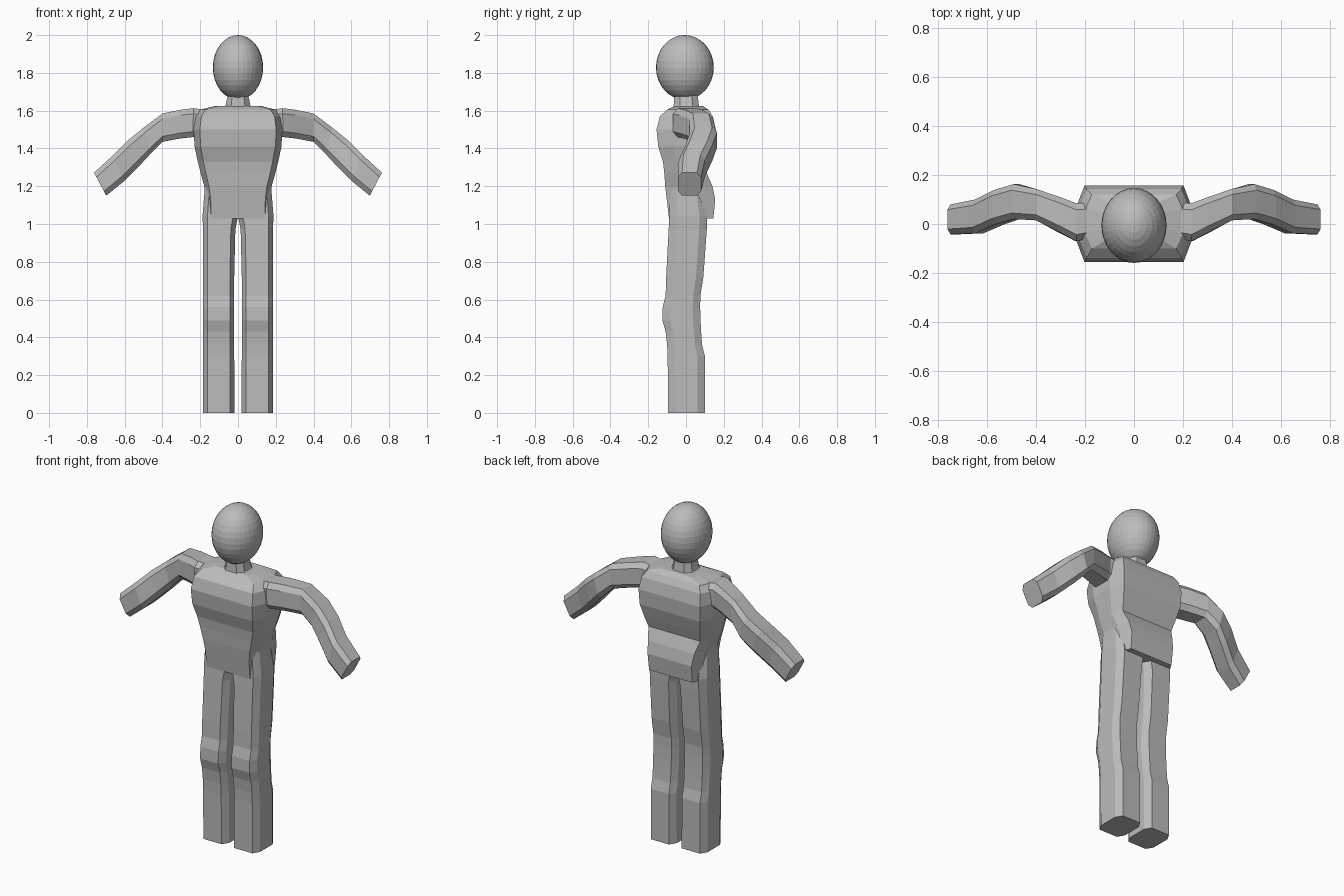
import bpy, bmesh
from mathutils import Vector

grey = bpy.data.materials.new("plain_grey")
grey.diffuse_color = (0.5, 0.5, 0.5, 1)


def ring(center, side, depth, sf, df):
    """Eight-sided section: half vectors side and depth, chamfered by sf and df."""
    c, s, d = Vector(center), Vector(side), Vector(depth)
    return [c + s * a + d * b for a, b in (
        (-sf, -1), (sf, -1), (1, -df), (1, df), (sf, 1), (-sf, 1), (-1, df), (-1, -df))]


def loft(name, rings):
    bm = bmesh.new()
    loops = [[bm.verts.new(p) for p in r] for r in rings]
    for a, b in zip(loops, loops[1:]):
        for i in range(len(a)):
            j = (i + 1) % len(a)
            bm.faces.new((a[i], a[j], b[j], b[i]))
    bm.faces.new(loops[0][::-1])
    bm.faces.new(loops[-1])
    bmesh.ops.recalc_face_normals(bm, faces=bm.faces)
    mesh = bpy.data.meshes.new(name)
    bm.to_mesh(mesh)
    bm.free()
    mesh.materials.append(grey)
    obj = bpy.data.objects.new(name, mesh)
    bpy.context.collection.objects.link(obj)
    return obj


def flat_rings(rows, sf, df):
    """Horizontal sections from rows of z, x min, x max, y front, y back."""
    return [ring(((x0 + x1) / 2, (y0 + y1) / 2, z), ((x1 - x0) / 2, 0, 0),
                 (0, (y1 - y0) / 2, 0), sf, df) for z, x0, x1, y0, y1 in rows]


# Torso: z, half width, front, back
torso = [
    (1.03, 0.165, -0.09, 0.145), (1.13, 0.168, -0.102, 0.155),
    (1.20, 0.178, -0.11, 0.14), (1.27, 0.198, -0.115, 0.11),
    (1.33, 0.213, -0.122, 0.13), (1.41, 0.23, -0.147, 0.153),
    (1.50, 0.235, -0.156, 0.158), (1.57, 0.225, -0.138, 0.142),
    (1.605, 0.20, -0.10, 0.12), (1.625, 0.12, -0.06, 0.09)]
loft("torso", flat_rings([(z, -w, w, f, b) for z, w, f, b in torso], 0.86, 0.45))

# Neck
loft("neck", flat_rings([(1.59, -0.085, 0.085, -0.07, 0.08),
                         (1.63, -0.065, 0.065, -0.065, 0.068),
                         (1.70, -0.05, 0.05, -0.06, 0.06)], 0.55, 0.5))

# Head
bpy.ops.mesh.primitive_uv_sphere_add(segments=32, ring_count=16, radius=1,
                                     location=(0, -0.006, 1.829))
head = bpy.context.object
head.name = "head"
head.scale = (0.133, 0.153, 0.171)
head.data.materials.append(grey)

# Legs: z, inner, outer, front, back
leg = [
    (0.0, 0.018, 0.185, -0.095, 0.10), (0.30, 0.02, 0.185, -0.097, 0.10),
    (0.36, 0.02, 0.185, -0.10, 0.085), (0.43, 0.02, 0.185, -0.108, 0.08),
    (0.49, 0.02, 0.185, -0.125, 0.077), (0.56, 0.02, 0.185, -0.123, 0.075),
    (0.62, 0.02, 0.185, -0.108, 0.076), (0.72, 0.02, 0.185, -0.105, 0.092),
    (0.97, 0.014, 0.185, -0.092, 0.11), (1.04, 0.0, 0.188, -0.088, 0.112),
    (1.19, 0.0, 0.176, -0.085, 0.085)]

# Arms: top x, top z, bottom x, bottom z, front, back
arm = [
    (0.14, 1.60, 0.14, 1.47, -0.05, 0.09), (0.235, 1.613, 0.24, 1.46, -0.07, 0.085),
    (0.30, 1.605, 0.31, 1.452, -0.035, 0.11),
    (0.40, 1.585, 0.40, 1.435, 0.015, 0.143), (0.50, 1.51, 0.46, 1.375, 0.02, 0.163),
    (0.58, 1.445, 0.52, 1.31, -0.002, 0.14), (0.66, 1.365, 0.605, 1.225, -0.038, 0.10),
    (0.762, 1.272, 0.698, 1.15, -0.042, 0.08)]

for side, s in (("left", 1), ("right", -1)):
    loft(side + "_leg", flat_rings(
        [(z, s * i, s * o, f, b) for z, i, o, f, b in leg], 0.72, 0.6))
    loft(side + "_arm", [
        ring((s * (tx + bx) / 2, (f + b) / 2, (tz + bz) / 2),
             (s * (tx - bx) / 2, 0, (tz - bz) / 2), (0, (b - f) / 2, 0), 0.62, 0.65)
        for tx, tz, bx, bz, f, b in arm])
